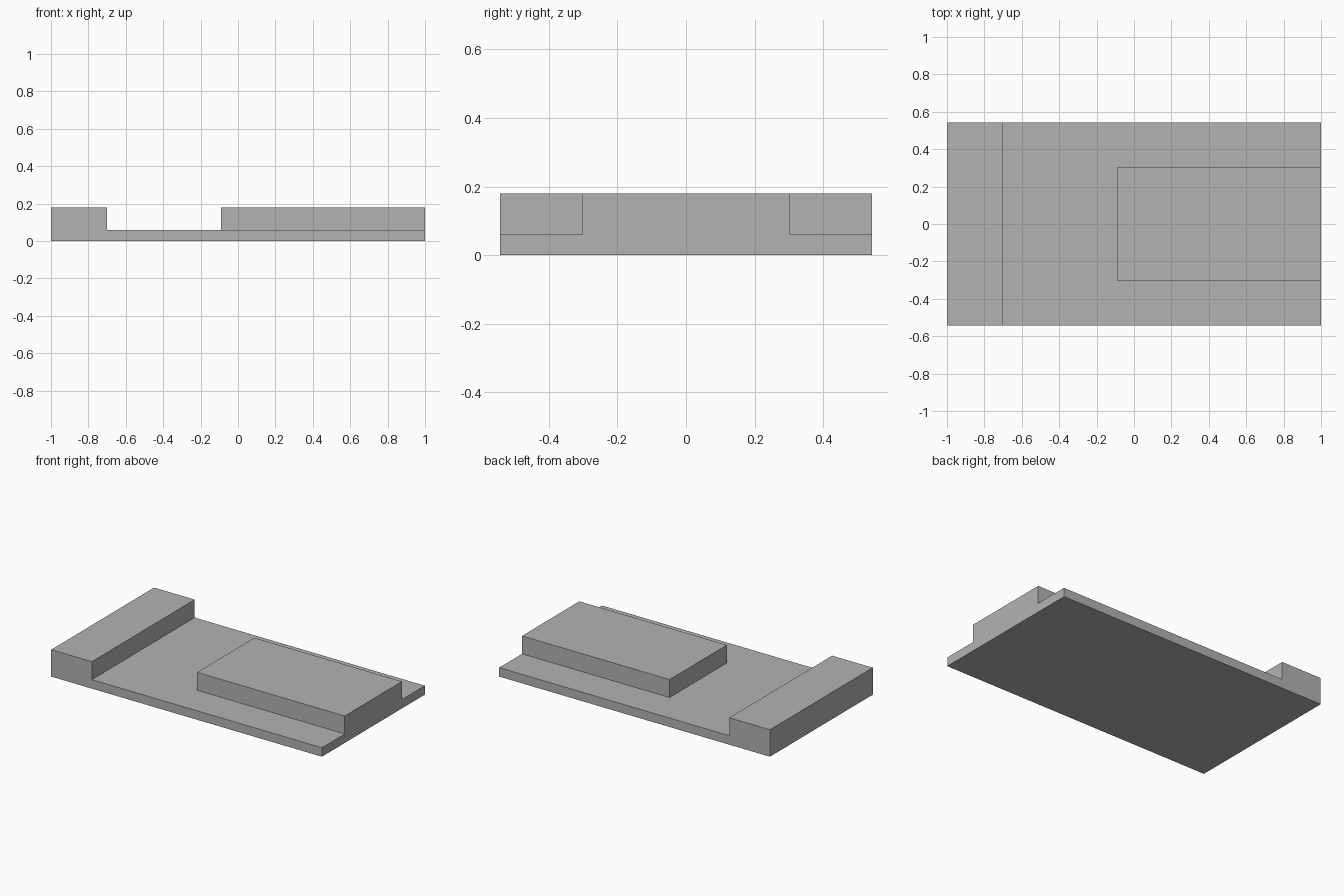
import bpy, bmesh, math
from mathutils import Vector

cube = bpy.data.objects.get("Cube")
if cube:
    bpy.data.objects.remove(cube, do_unlink=True)

LENGTH, WIDTH = 2.0, 1.085
SLAB_TOP, STEP_TOP = 0.06, 0.18
BAR_EDGE, BLOCK_EDGE, BLOCK_HALF = -0.7, -0.09, 0.302

grey = bpy.data.materials.new("plain grey")
grey.use_nodes = True
colour = (0.45, 0.45, 0.45, 1)
grey.diffuse_color = colour
grey.node_tree.nodes["Principled BSDF"].inputs["Base Color"].default_value = colour

# Base slab
bm = bmesh.new()
bmesh.ops.create_cube(bm, size=1)
bmesh.ops.scale(bm, vec=(LENGTH, WIDTH, SLAB_TOP), verts=bm.verts)
bmesh.ops.translate(bm, vec=(0, 0, SLAB_TOP / 2), verts=bm.verts)

# Score the outlines of the raised parts
cuts = [((BAR_EDGE, 0, 0), (1, 0, 0)), ((BLOCK_EDGE, 0, 0), (1, 0, 0)),
        ((0, BLOCK_HALF, 0), (0, 1, 0)), ((0, -BLOCK_HALF, 0), (0, 1, 0))]
for point, normal in cuts:
    bmesh.ops.bisect_plane(bm, geom=bm.verts[:] + bm.edges[:] + bm.faces[:],
                           plane_co=point, plane_no=normal)


def raise_top(inside):
    """Extrude the top faces whose centre passes the test."""
    faces = [f for f in bm.faces
             if f.normal.z > 0.9 and inside(f.calc_center_median())]
    result = bmesh.ops.extrude_face_region(bm, geom=faces)
    verts = [v for v in result["geom"] if isinstance(v, bmesh.types.BMVert)]
    bmesh.ops.translate(bm, vec=Vector((0, 0, STEP_TOP - SLAB_TOP)), verts=verts)
    bm.normal_update()


# Full-width end bar and central block
bm.normal_update()
raise_top(lambda c: c.x < BAR_EDGE)
raise_top(lambda c: c.x > BLOCK_EDGE and abs(c.y) < BLOCK_HALF)

# Merge coplanar faces into clean flat sides
bmesh.ops.dissolve_limit(bm, angle_limit=math.radians(1),
                         verts=bm.verts[:], edges=bm.edges[:])
bmesh.ops.recalc_face_normals(bm, faces=bm.faces[:])

mesh = bpy.data.meshes.new("stepped_base")
bm.to_mesh(mesh)
bm.free()
mesh.materials.append(grey)
bpy.context.collection.objects.link(bpy.data.objects.new("stepped_base", mesh))
